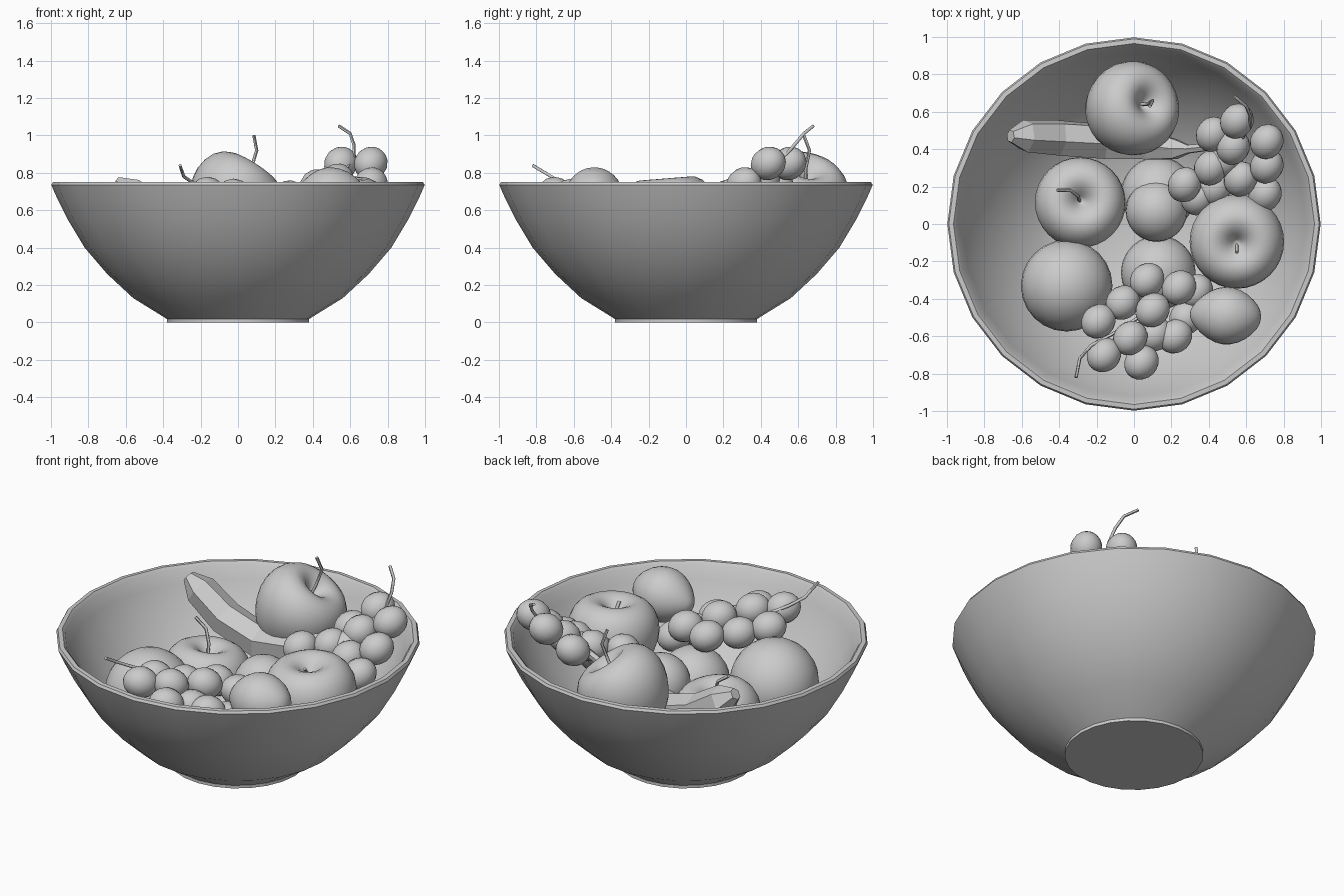
import bpy, bmesh, math
from mathutils import Vector

if "Cube" in bpy.data.objects:
    bpy.data.objects.remove(bpy.data.objects["Cube"], do_unlink=True)

grey = bpy.data.materials.new("plain_grey")
grey.use_nodes = True
grey.diffuse_color = (0.6, 0.6, 0.6, 1)
grey.node_tree.nodes["Principled BSDF"].inputs["Base Color"].default_value = (0.6, 0.6, 0.6, 1)


def finish(name, bm, loc=(0, 0, 0), axis=(0, 0, 1), smooth=180, subdivide=0):
    """Turn a bmesh into an object whose own z points along axis."""
    bmesh.ops.recalc_face_normals(bm, faces=bm.faces[:])
    me = bpy.data.meshes.new(name)
    bm.to_mesh(me)
    bm.free()
    ob = bpy.data.objects.new(name, me)
    bpy.context.collection.objects.link(ob)
    ob.location = loc
    ob.rotation_mode = 'QUATERNION'
    ob.rotation_quaternion = Vector((0, 0, 1)).rotation_difference(Vector(axis))
    me.materials.append(grey)
    if subdivide:
        mod = ob.modifiers.new("soften", 'SUBSURF')
        mod.levels = mod.render_levels = subdivide
    bpy.ops.object.select_all(action='DESELECT')
    ob.select_set(True)
    bpy.context.view_layer.objects.active = ob
    if smooth:
        bpy.ops.object.shade_smooth_by_angle(angle=math.radians(smooth))
    return ob


def lathe(name, profile, sides, size=1, **kw):
    """Revolve (radius, height) points; both ends lie on the axis."""
    bm = bmesh.new()
    first = bm.verts.new((0, 0, profile[0][1] * size))
    last = bm.verts.new((0, 0, profile[-1][1] * size))
    rings = []
    for r, z in profile[1:-1]:
        rings.append([bm.verts.new((r * size * math.cos(math.tau * i / sides),
                                    r * size * math.sin(math.tau * i / sides), z * size))
                      for i in range(sides)])
    for i in range(sides):
        j = (i + 1) % sides
        bm.faces.new((first, rings[0][j], rings[0][i]))
        bm.faces.new((last, rings[-1][i], rings[-1][j]))
        for a, b in zip(rings, rings[1:]):
            bm.faces.new((a[i], a[j], b[j], b[i]))
    return finish(name, bm, **kw)


def ball(name, loc, scale, axis=(0, 0, 1), u=24, v=14):
    bm = bmesh.new()
    bmesh.ops.create_uvsphere(bm, u_segments=u, v_segments=v, radius=1)
    bmesh.ops.scale(bm, vec=scale, verts=bm.verts[:])
    return finish(name, bm, loc, axis)


def tube(name, points, radii, sides=6, smooth=0):
    """Sweep a polygon along a path, closing both ends."""
    pts = [Vector(p) for p in points]
    bm = bmesh.new()
    rings = []
    for k, (p, r) in enumerate(zip(pts, radii)):
        d = (pts[min(k + 1, len(pts) - 1)] - pts[max(k - 1, 0)]).normalized()
        side = d.cross(Vector((0.3, 1, 0.1))).normalized()
        up = d.cross(side)
        rings.append([bm.verts.new(p + r * (side * math.cos(math.tau * i / sides)
                                            + up * math.sin(math.tau * i / sides)))
                      for i in range(sides)])
    for a, b in zip(rings, rings[1:]):
        for i in range(sides):
            j = (i + 1) % sides
            bm.faces.new((a[i], a[j], b[j], b[i]))
    bm.faces.new(rings[0])
    bm.faces.new(rings[-1])
    return finish(name, bm, smooth=smooth)


def stem(name, points, thick=0.009):
    return tube(name, points, [thick] * len(points), 6, 60)


# Bowl: foot, outer wall, rounded lip, inner wall
lathe("bowl", [(0, 0), (0.38, 0), (0.38, 0.018), (0.39, 0.025), (0.56, 0.13), (0.7, 0.26),
               (0.82, 0.4), (0.91, 0.55), (0.97, 0.67), (0.998, 0.735), (0.99, 0.75),
               (0.965, 0.752), (0.95, 0.735), (0.92, 0.66), (0.86, 0.55), (0.77, 0.41),
               (0.65, 0.28), (0.52, 0.17), (0.36, 0.08), (0, 0.05)], 24, smooth=40)

# Apples with dimpled tops
apple = [(0, -0.72), (0.12, -0.78), (0.35, -0.86), (0.7, -0.62), (0.94, -0.2), (1.03, 0.2),
         (0.92, 0.62), (0.6, 0.86), (0.3, 0.78), (0.12, 0.58), (0, 0.45)]
for name, loc, size, axis in [
        ("back_apple", (-0.03, 0.61, 0.65), 0.26, (0.55, 0.2, 0.85)),
        ("left_apple", (-0.29, 0.11, 0.36), 0.25, (0.05, 0.1, 1)),
        ("right_apple", (0.55, -0.09, 0.56), 0.26, (0, -0.08, 1))]:
    lathe(name, apple, 16, size, loc=loc, axis=axis, subdivide=1)
stem("back_apple_stem", [(0.04, 0.64, 0.76), (0.07, 0.64, 0.82), (0.1, 0.66, 0.92), (0.085, 0.63, 1.0)])
stem("left_apple_stem", [(-0.29, 0.12, 0.47), (-0.3, 0.15, 0.56), (-0.34, 0.18, 0.63), (-0.41, 0.18, 0.68)])
stem("right_apple_stem", [(0.55, -0.1, 0.65), (0.55, -0.12, 0.71), (0.55, -0.15, 0.75)])

# Round fruit
ball("large_orange", (-0.36, -0.33, 0.44), (0.245, 0.245, 0.245))
ball("small_orange", (0.13, -0.26, 0.34), (0.2, 0.2, 0.2))
ball("peach", (0.12, 0.07, 0.46), (0.165, 0.165, 0.165))
ball("lower_peach", (0.13, 0.16, 0.34), (0.2, 0.2, 0.2))

# Lemon with a short tip at each end
lathe("lemon", [(0, -0.19), (0.04, -0.178), (0.1, -0.13), (0.152, -0.05), (0.158, 0.03),
                (0.125, 0.11), (0.06, 0.172), (0, 0.19)], 16, 1.03,
      loc=(0.49, -0.49, 0.675), axis=(1, -0.05, 0.1), subdivide=1)

# Banana, hanging between its two raised ends
tube("banana", [(-0.66, 0.47, 0.75), (-0.58, 0.47, 0.69), (-0.4, 0.46, 0.57), (-0.15, 0.44, 0.5),
                (0.08, 0.42, 0.53), (0.22, 0.4, 0.6), (0.29, 0.4, 0.66), (0.38, 0.41, 0.71)],
     [0.035, 0.09, 0.1, 0.1, 0.085, 0.06, 0.025, 0.022])

# Grape bunches
right_bunch = [(0.42, 0.48, 0.73), (0.55, 0.55, 0.85), (0.71, 0.44, 0.85), (0.53, 0.41, 0.76),
               (0.71, 0.31, 0.74), (0.57, 0.24, 0.68), (0.7, 0.16, 0.64), (0.41, 0.3, 0.69),
               (0.27, 0.21, 0.67), (0.43, 0.19, 0.6), (0.34, 0.14, 0.58), (0.48, 0.34, 0.68)]
front_bunch = [(0.07, -0.3, 0.61), (0.24, -0.34, 0.61), (-0.06, -0.42, 0.62), (0.1, -0.46, 0.66),
               (-0.19, -0.52, 0.65), (-0.02, -0.61, 0.68), (-0.16, -0.7, 0.69), (0.04, -0.74, 0.63),
               (0.22, -0.6, 0.58), (0.11, -0.59, 0.58), (0.33, -0.36, 0.52), (0.28, -0.5, 0.52)]
for label, bunch, axis in [("right", right_bunch, (0.3, 0.5, 0.3)), ("front", front_bunch, (-0.5, -0.5, 0.2))]:
    for k, p in enumerate(bunch):
        ball(f"{label}_grape_{k + 1}", p, (0.088, 0.088, 0.098), axis, 16, 10)
stem("right_bunch_stem", [(0.4, 0.28, 0.66), (0.54, 0.4, 0.76), (0.62, 0.52, 0.88), (0.62, 0.58, 0.95),
                          (0.6, 0.63, 1.01), (0.54, 0.68, 1.05)])
stem("front_bunch_stem", [(0.1, -0.45, 0.6), (-0.1, -0.58, 0.67), (-0.23, -0.65, 0.74),
                          (-0.29, -0.72, 0.78), (-0.31, -0.82, 0.84)])
